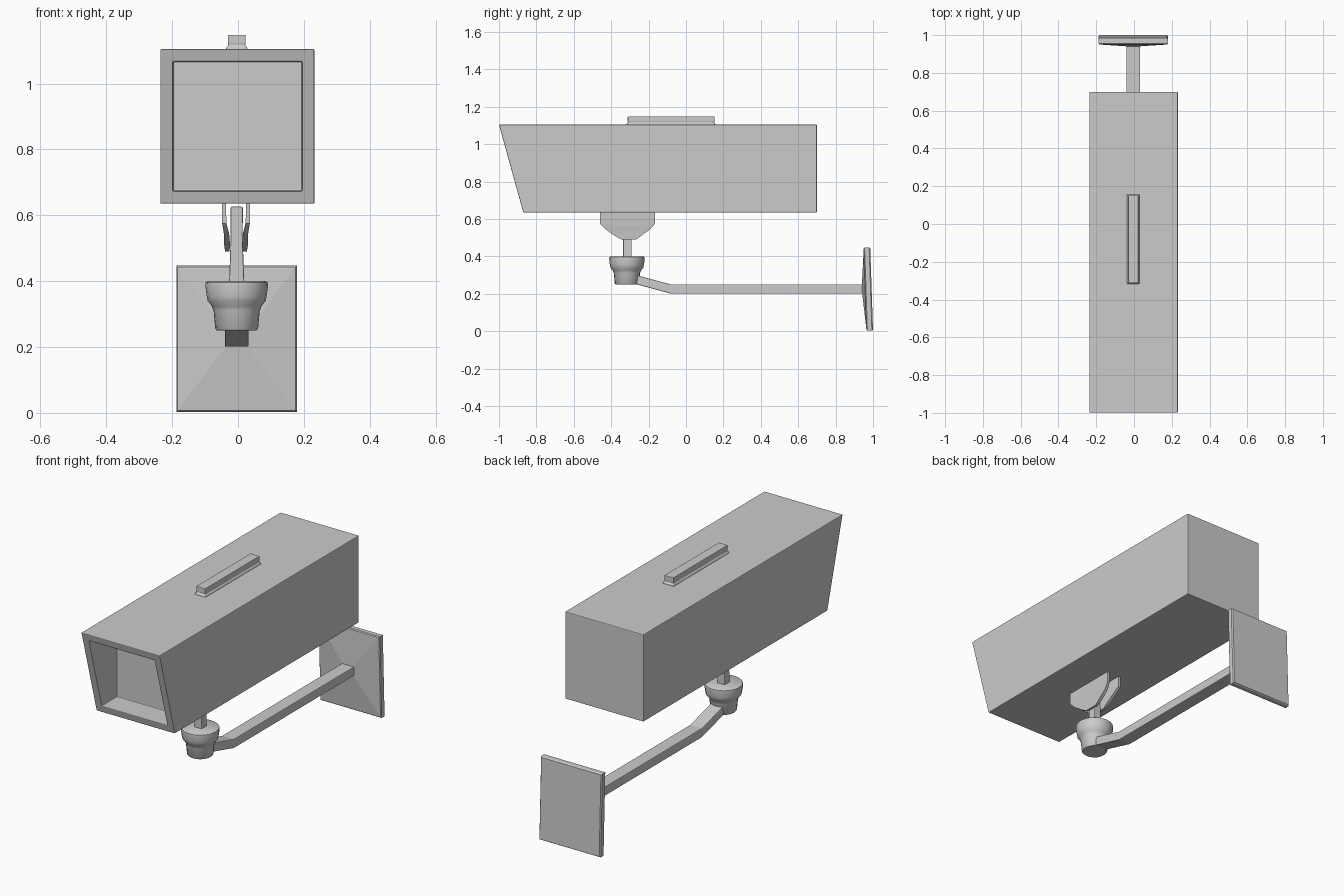
import bpy, bmesh, math

if "Cube" in bpy.data.objects:
    bpy.data.objects.remove(bpy.data.objects["Cube"])

CX = -0.004  # the model's mid-line


def loft(name, sections, bevel=0.0, smooth=False):
    """Skin a list of equal-length point loops and cap both ends."""
    bm = bmesh.new()
    rings = [[bm.verts.new(p) for p in s] for s in sections]
    for a, b in zip(rings, rings[1:]):
        n = len(a)
        for i in range(n):
            j = (i + 1) % n
            bm.faces.new((a[i], a[j], b[j], b[i]))
    bm.faces.new(rings[0][::-1])
    bm.faces.new(rings[-1])
    bmesh.ops.recalc_face_normals(bm, faces=bm.faces)
    me = bpy.data.meshes.new(name)
    bm.to_mesh(me)
    bm.free()
    ob = bpy.data.objects.new(name, me)
    bpy.context.collection.objects.link(ob)
    if bevel:
        mod = ob.modifiers.new("bevel", 'BEVEL')
        mod.width = bevel
        mod.segments = 2
        mod.limit_method = 'ANGLE'
        mod.angle_limit = math.radians(40)
    if smooth:
        bpy.ops.object.select_all(action='DESELECT')
        ob.select_set(True)
        bpy.context.view_layer.objects.active = ob
        bpy.ops.object.shade_smooth_by_angle(angle=math.radians(40))
    return ob


def rect_z(z, x0, x1, y0, y1):
    return [(x0, y0, z), (x1, y0, z), (x1, y1, z), (x0, y1, z)]


def rect_y(x0, x1, z0, z1, y):
    """Upright rectangle; y is a function of z."""
    return [(x0, y(z0), z0), (x1, y(z0), z0), (x1, y(z1), z1), (x0, y(z1), z1)]


# Housing: box with raked front and a recessed window
def rake(z):
    return -1.0 + (1.105 - z) * 0.13 / 0.47

outer = (-0.236, 0.232, 0.635, 1.105)
inner = (-0.197, 0.194, 0.674, 1.066)
loft("camera_housing", [
    rect_y(*outer, lambda z: 0.70),
    rect_y(*outer, rake),
    rect_y(*inner, rake),
    rect_y(*inner, lambda z: -0.75),
], bevel=0.004)

# Top rail with a slightly flared foot
loft("top_rail", [
    rect_z(z, CX - w, CX + w, -0.285 - w, 0.125 + w)
    for z, w in [(1.100, 0.034), (1.110, 0.031), (1.117, 0.025),
                 (1.122, 0.027), (1.148, 0.027)]
], bevel=0.003)

# Pair of bracket cheeks under the housing
cheek = [  # z, y front, y back, outer offset, inner offset
    (0.640, -0.460, -0.165, 0.043, 0.031),
    (0.575, -0.460, -0.165, 0.042, 0.029),
    (0.545, -0.430, -0.192, 0.037, 0.021),
    (0.510, -0.380, -0.240, 0.036, 0.018),
    (0.490, -0.345, -0.268, 0.033, 0.020),
]
for side, label in ((-1, "left"), (1, "right")):
    loft(label + "_bracket_cheek", [
        rect_z(z, CX - 0.002 + side * a, CX - 0.002 + side * b, y0, y1)
        for z, y0, y1, a, b in cheek], smooth=True)

# Stem between cheeks and cup
loft("stem", [
    rect_z(z, CX - w, CX + w, -0.336, -0.291)
    for z, w in [(0.38, 0.024), (0.42, 0.022), (0.54, 0.018), (0.626, 0.019)]
], bevel=0.004)

# Swivel cup, lathed
cup = [(0.250, 0.060), (0.256, 0.065), (0.310, 0.070), (0.325, 0.076),
       (0.340, 0.088), (0.355, 0.091), (0.385, 0.095), (0.396, 0.094),
       (0.400, 0.088)]
loft("swivel_cup", [
    [(CX + r * math.cos(t * math.tau / 20), -0.316 + r * math.sin(t * math.tau / 20), z)
     for t in range(20)] for z, r in cup], smooth=True)

# Bent arm
loft("support_arm", [
    rect_y(CX - 0.036, CX + 0.036, z0, z0 + 0.049, lambda z, y=y: y)
    for y, z0 in [(-0.29, 0.258), (-0.08, 0.201), (0.96, 0.201)]
], bevel=0.004)


# Wall plate: slightly tilted, pyramid-fronted
def tilt(y):
    return lambda z: y - 0.015 * z / 0.45

def plate(w, h, y):
    return rect_y(CX - w, CX + w, 0.225 - h, 0.225 + h, tilt(y))

loft("wall_plate", [
    plate(0.178, 0.218, 1.0),
    plate(0.183, 0.222, 0.994),
    plate(0.183, 0.222, 0.970),
    plate(0.179, 0.218, 0.965),
    plate(0.034, 0.026, 0.949),
])
